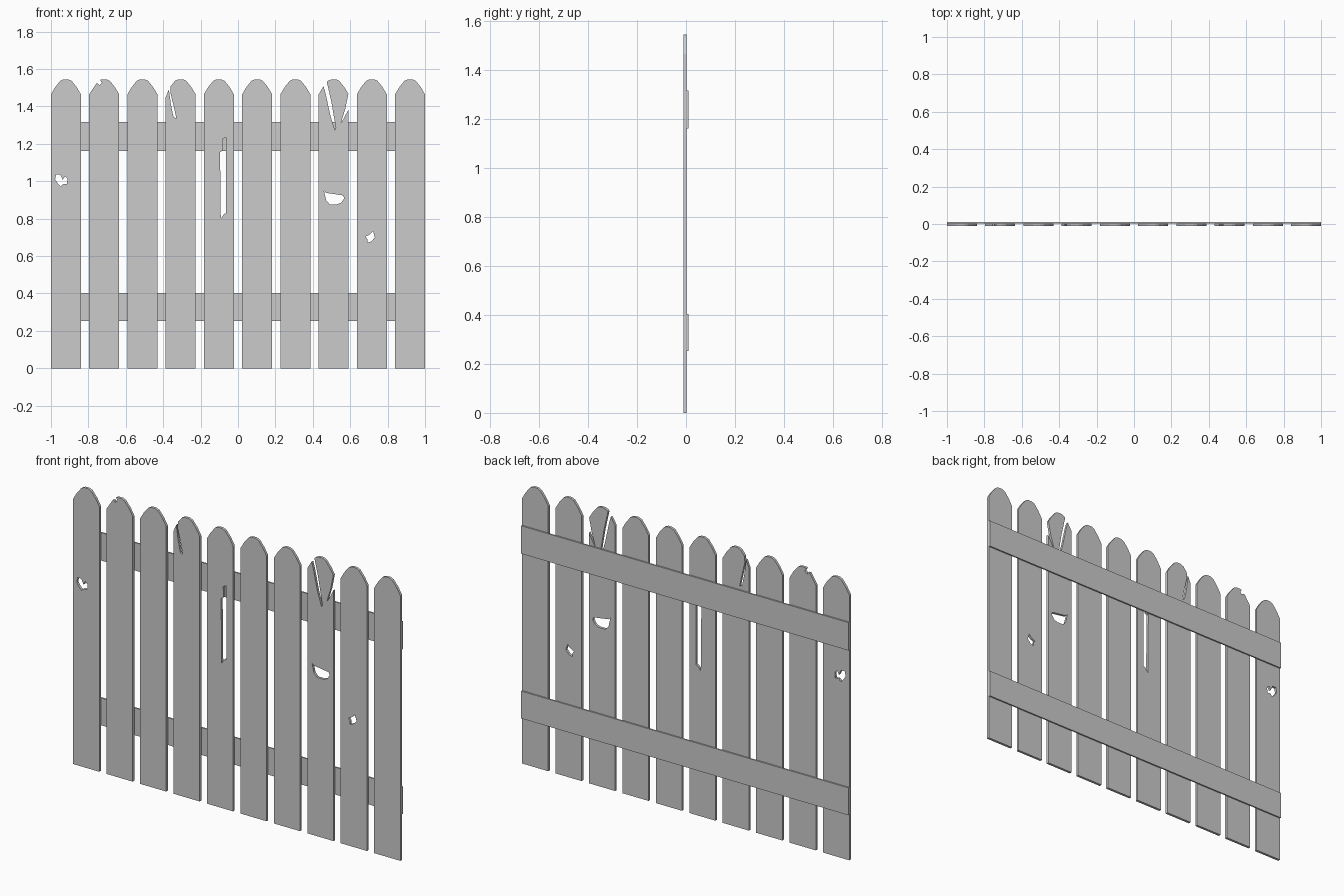
import bpy, bmesh, math

W, PITCH, COUNT = 0.08, 1.84 / 9, 10        # half width, spacing, number of pickets
Y_FRONT, Y_MID, Y_BACK = -0.011, 0.003, 0.011

# right-to-left rounded head, offsets from the picket centre
HEAD = [(W, 1.465), (0.057, 1.504), (0.03, 1.537), (0.012, 1.545),
        (-0.012, 1.545), (-0.03, 1.537), (-0.057, 1.504), (-W, 1.465)]

# heads with broken tips, keyed by picket index
BROKEN_HEADS = {
    1: HEAD[:5] + [(-0.022, 1.542), (-0.012, 1.526), (-0.027, 1.513),
                   (-0.031, 1.521), (-0.042, 1.523)] + HEAD[-1:],
    3: HEAD[:6] + [(-0.053, 1.508), (-0.055, 1.475), (-0.036, 1.395), (-0.023, 1.336),
                   (-0.038, 1.343), (-0.052, 1.41), (-0.063, 1.49), (-W, 1.45)],
    7: [(W, 1.385), (0.058, 1.342), (0.04, 1.312), (0.046, 1.335), (0.062, 1.385),
        (0.079, 1.467)] + HEAD[1:6] + [(-0.036, 1.53), (-0.012, 1.425), (0.012, 1.285),
        (0.007, 1.272), (-0.018, 1.355), (-0.043, 1.47), (-0.054, 1.508), (-W, 1.465)],
}

# splintered holes in world x, z
HOLES = {
    0: [(-0.978, 1.01), (-0.972, 1.037), (-0.95, 1.037), (-0.937, 1.008), (-0.925, 1.028),
        (-0.912, 1.015), (-0.914, 0.985), (-0.936, 0.985), (-0.947, 0.972), (-0.965, 0.99)],
    4: [(-0.083, 1.225), (-0.064, 1.235), (-0.063, 0.83), (-0.075, 0.825),
        (-0.092, 0.80), (-0.096, 1.155), (-0.081, 1.165)],
    7: [(0.459, 0.95), (0.47, 0.938), (0.564, 0.924), (0.567, 0.907), (0.552, 0.886),
        (0.53, 0.877), (0.49, 0.877), (0.472, 0.897)],
    8: [(0.683, 0.705), (0.705, 0.715), (0.722, 0.732), (0.732, 0.70),
        (0.712, 0.678), (0.692, 0.672), (0.692, 0.69)],
}


def panel(name, loops, y0, y1):
    """Flat board in the xz plane from an outline plus optional hole loops."""
    cu = bpy.data.curves.new(name, 'CURVE')
    cu.dimensions, cu.fill_mode = '2D', 'BOTH'
    cu.extrude = (y1 - y0) / 2
    for pts in loops:
        sp = cu.splines.new('POLY')
        sp.points.add(len(pts) - 1)
        for p, (x, z) in zip(sp.points, pts):
            p.co = (x, z, 0, 1)
        sp.use_cyclic_u, sp.use_smooth = True, False
    tmp = bpy.data.objects.new(name + "_curve", cu)
    bpy.context.collection.objects.link(tmp)
    bpy.context.view_layer.update()
    me = bpy.data.meshes.new_from_object(
        tmp.evaluated_get(bpy.context.evaluated_depsgraph_get()))
    bpy.data.objects.remove(tmp)
    bm = bmesh.new()
    bm.from_mesh(me)
    bmesh.ops.remove_doubles(bm, verts=bm.verts, dist=1e-5)
    for v in bm.verts:
        v.co = (v.co.x, (y0 + y1) / 2 - v.co.z, v.co.y)
    bmesh.ops.recalc_face_normals(bm, faces=bm.faces)
    for f in bm.faces:
        f.smooth = False
    bm.to_mesh(me)
    bm.free()
    ob = bpy.data.objects.new(name, me)
    bpy.context.collection.objects.link(ob)
    return ob


# pickets
for i in range(COUNT):
    cx = -0.92 + i * PITCH
    outline = [(-W, 0), (W, 0)] + BROKEN_HEADS.get(i, HEAD)
    loops = [[(cx + x, z) for x, z in outline]]
    if i in HOLES:
        loops.append(HOLES[i])
    panel(f"picket_{i + 1}", loops, Y_FRONT, Y_MID)

# rails across the back
for name, z0, z1 in (("lower_rail", 0.252, 0.403), ("upper_rail", 1.162, 1.316)):
    panel(name, [[(-1, z0), (1, z0), (1, z1), (-1, z1)]], Y_MID, Y_BACK)
